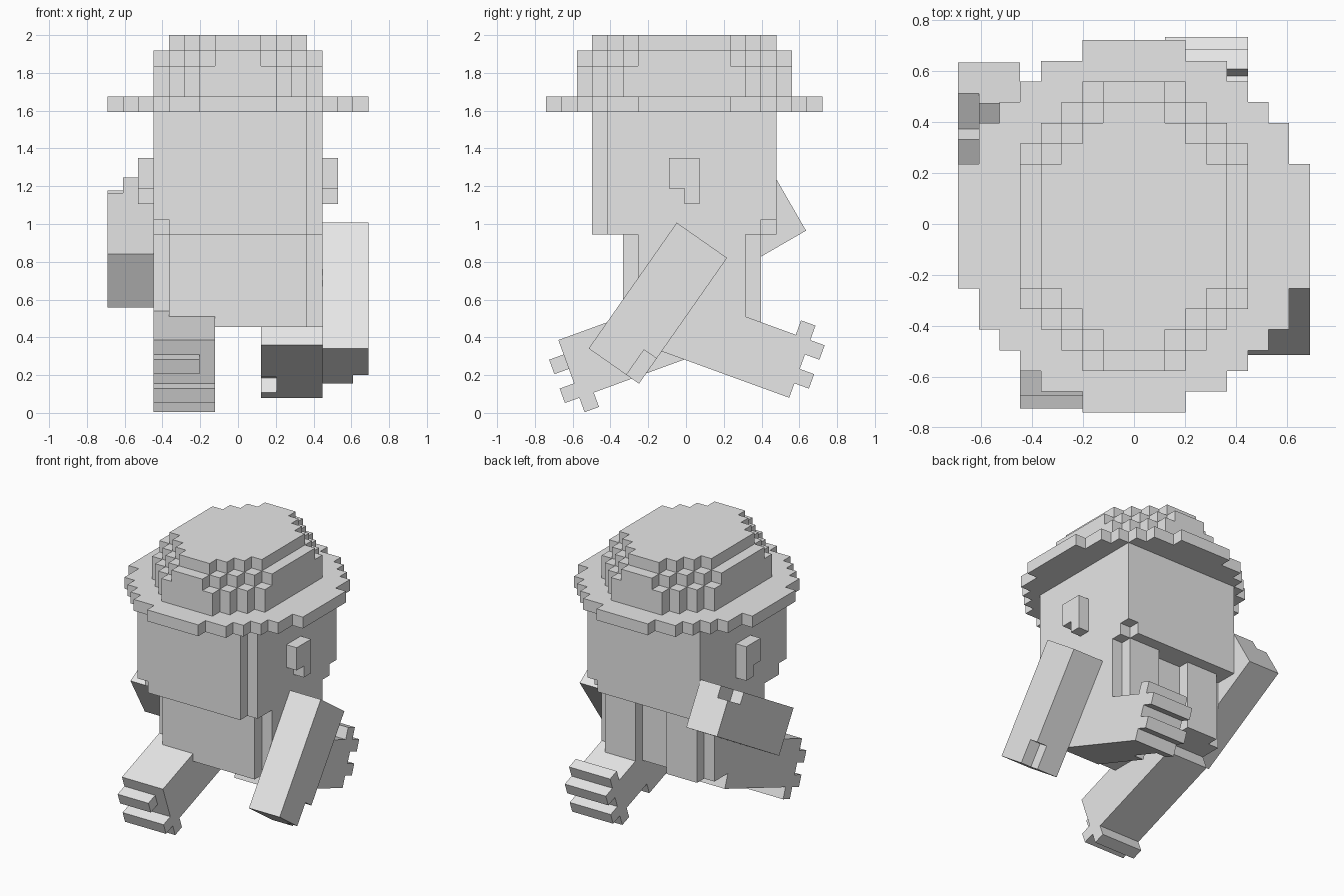
import bpy, bmesh
from math import radians, pi
from mathutils import Vector

if "Cube" in bpy.data.objects:
    bpy.data.objects.remove(bpy.data.objects["Cube"], do_unlink=True)

V = 0.0813                          # edge of one block
HIP = Vector((0, -0.009, 2 - 19 * V))
SHOULDER = HIP + Vector((0, 0, 4 * V))

GREY = (0.8, 0.8, 0.8, 1)
mat = bpy.data.materials.new("plain_grey")
mat.use_nodes = True
mat.diffuse_color = GREY
mat.node_tree.nodes["Principled BSDF"].inputs["Base Color"].default_value = GREY


def box(x0, x1, y0, y1, z0, z1):
    """Set of block cells, both ends included."""
    return {(x, y, z) for x in range(x0, x1 + 1)
            for y in range(y0, y1 + 1) for z in range(z0, z1 + 1)}


def mirror(cells):
    return {(-x, y, z) for x, y, z in cells}


def disc(steps, z0, z1):
    """Stepped round plate: pairs of half depth and half width."""
    cells = set()
    for depth, width in steps:
        cells |= box(-width, width, -depth, depth - 1, z0, z1)
    return cells


def build(name, cells, origin=HIP, swing=0):
    """Skin the outside of the cells and merge flat areas."""
    bm = bmesh.new()
    corners = {}

    def vert(p):
        key = tuple(round(c * 2) for c in p)
        if key not in corners:
            corners[key] = bm.verts.new(p * V)
        return corners[key]

    for cell in cells:
        mid = Vector(cell) + Vector((0, 0.5, 0.5))
        for axis in range(3):
            for sign in (-1, 1):
                near = list(cell)
                near[axis] += sign
                if tuple(near) in cells:
                    continue
                n, a, b = Vector(), Vector(), Vector()
                n[axis] = sign / 2
                a[(axis + 1) % 3] = 0.5
                b[(axis + 2) % 3] = 0.5 * sign
                bm.faces.new([vert(mid + n + q) for q in (-a - b, a - b, a + b, b - a)])
    bmesh.ops.dissolve_limit(bm, angle_limit=pi / 90, verts=bm.verts[:], edges=bm.edges[:])
    mesh = bpy.data.meshes.new(name)
    bm.to_mesh(mesh)
    bm.free()
    mesh.materials.append(mat)
    obj = bpy.data.objects.new(name, mesh)
    obj.location = origin
    obj.rotation_euler.x = radians(swing)
    bpy.context.collection.objects.link(obj)


# Torso with cut corners and a groove down the back
torso = box(-5, 5, -4, 4, 0, 5) - box(-1, 1, 4, 4, 0, 5)
for x in (-5, 5):
    for y in (-4, 4):
        torso -= box(x, x, y, y, 0, 5)
build("torso", torso)

# Head with one cut front edge and two chipped lower corners
build("head", box(-5, 5, -6, 5, 6, 13) - box(5, 5, -6, -6, 6, 13) - {(5, 5, 6), (-5, -6, 6)})

# Ears
ear = box(6, 6, -1, 0, 9, 10) | {(6, 0, 8)}
build("left_ear", ear)
build("right_ear", mirror(ear))

# Hat: wide brim and a crown that narrows in steps
build("hat_brim", disc([(9, 2), (8, 4), (7, 5), (6, 6), (5, 7), (3, 8)], 14, 14))
build("hat_crown", disc([(7, 2), (6, 3), (5, 4), (4, 5)], 15, 16)
      | disc([(7, 1), (6, 2), (5, 3), (4, 4), (3, 5)], 17, 17)
      | disc([(6, 1), (5, 2), (4, 3), (3, 4)], 18, 18))

# Arms, notched at the hand
arm = box(6, 8, -2, 1, -8, 1) - box(8, 8, 1, 1, -8, -7)
build("left_arm", arm, SHOULDER, -35)
build("right_arm", mirror(arm), SHOULDER, 120)

# Legs with a heel block and two bars under the sole
leg = box(2, 5, -2, 1, -8, 1) | box(2, 5, 2, 2, -8, -8)
for y in (-1, 1):
    leg |= box(2, 5, y, y, -9, -9)
build("left_leg", leg - box(2, 2, -2, -2, -7, -5), HIP, 70)
build("right_leg", mirror(leg - {(2, -1, -9)}), HIP, -70)
